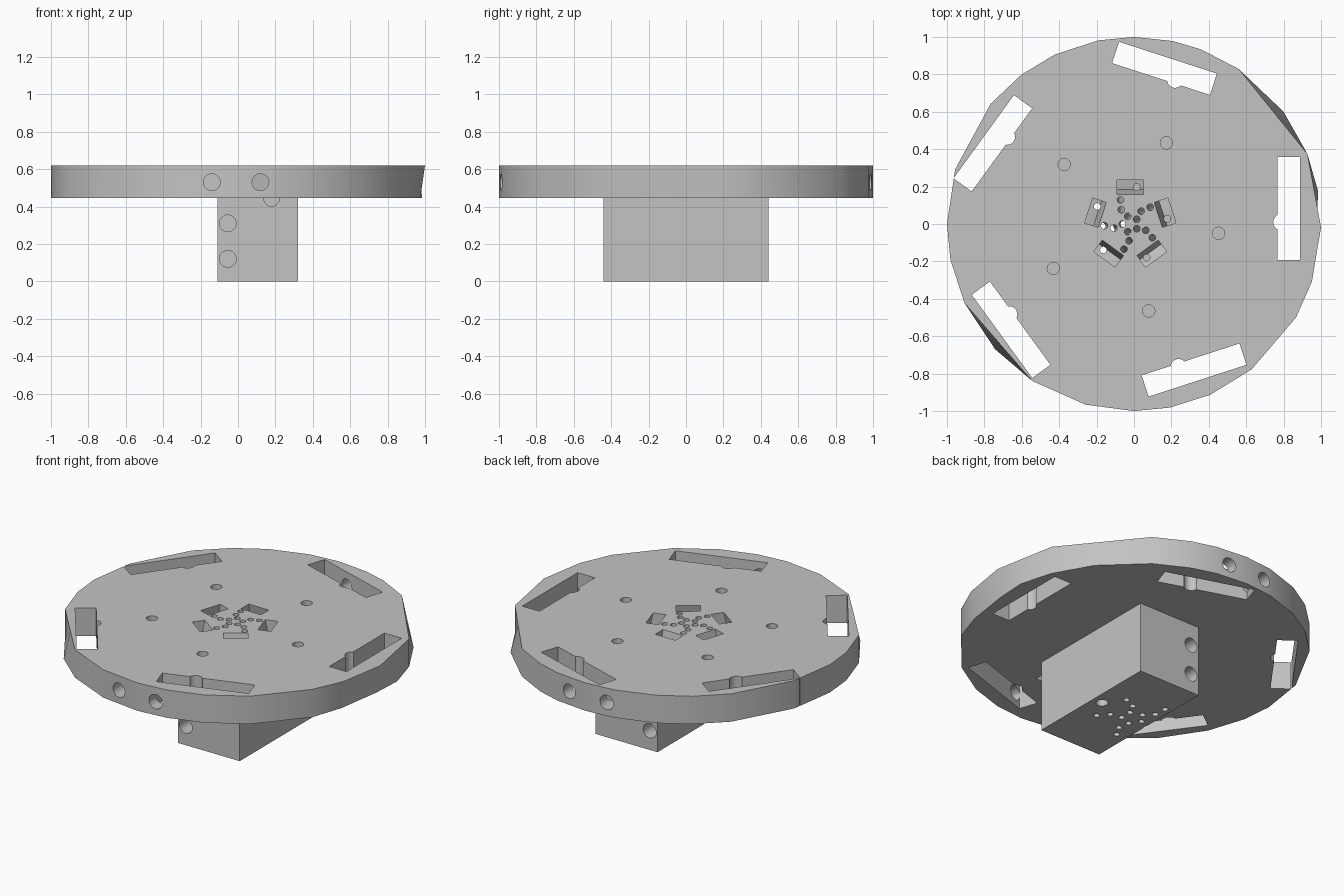
import bpy, bmesh
from math import radians, cos, sin
from mathutils import Matrix, Vector

if "Cube" in bpy.data.objects:
    bpy.data.objects.remove(bpy.data.objects["Cube"], do_unlink=True)

gray = bpy.data.materials.new("plain gray")
gray.use_nodes = True
gray.diffuse_color = (0.55, 0.55, 0.55, 1)
gray.node_tree.nodes["Principled BSDF"].inputs["Base Color"].default_value = gray.diffuse_color

BASE, TOP = 0.445, 0.62
HUB = Vector((-0.02, 0, 0))   # centre of the five-fold pattern


def make_object(name, bm):
    bmesh.ops.recalc_face_normals(bm, faces=bm.faces)
    mesh = bpy.data.meshes.new(name)
    bm.to_mesh(mesh)
    bm.free()
    mesh.materials.append(gray)
    obj = bpy.data.objects.new(name, mesh)
    bpy.context.collection.objects.link(obj)
    return obj


def add_box(bm, size, matrix):
    bmesh.ops.create_cube(bm, size=1, matrix=matrix @ Matrix.Diagonal((*size, 1)))


def add_rod(bm, start, end, radius, sides=20):
    start, end = Vector(start), Vector(end)
    axis = end - start
    turn = axis.to_track_quat("Z", "Y").to_matrix().to_4x4()
    bmesh.ops.create_cone(bm, cap_ends=True, segments=sides, radius1=radius, radius2=radius,
                          depth=axis.length, matrix=Matrix.Translation((start + end) / 2) @ turn)


def polar(radius, degrees, z):
    a = radians(degrees)
    return HUB + Vector((radius * cos(a), radius * sin(a), z))


# Round plate with an uneven faceted rim
angles = [-1, 10, 22, 37, 56, 69, 78, 90, 101, 115, 127, 140, 163, 180,
          191, 205, 222, 237, 255, 270, 281, 294, 309, 330, 342]
top_inset = {10: 0.98, 37: 0.957, 222: 0.962}
bottom_inset = {-1: 0.975, 342: 0.98}
bm = bmesh.new()
rings = []
for z, inset in ((BASE, bottom_inset), (TOP, top_inset)):
    rings.append([bm.verts.new((inset.get(a, 1) * cos(radians(a)), inset.get(a, 1) * sin(radians(a)), z))
                  for a in angles])
low, high = rings
bm.faces.new(low)
bm.faces.new(high)
for i in range(len(angles)):
    bm.faces.new((low[i - 1], low[i], high[i], high[i - 1]))
plate = make_object("round_plate", bm)

# Rectangular block under the plate
bm = bmesh.new()
add_box(bm, (0.43, 0.88, BASE), Matrix.Translation((0.105, 0, BASE / 2)))
block = make_object("lower_block", bm)

# Cutters for every slot and hole
cuts = bmesh.new()
for k in range(5):
    step = 72 * k
    spin = Matrix.Translation(HUB) @ Matrix.Rotation(radians(step), 4, "Z")
    # Rim slot and the round channel in its inner wall
    add_box(cuts, (0.12, 0.55, 0.3), spin @ Matrix.Translation((0.848, 0.083, 0.54)))
    add_rod(cuts, spin @ Vector((0.807, 0.01, 0.4)), spin @ Vector((0.807, 0.01, 0.7)), 0.043)
    # Blind hole in the plate face
    add_rod(cuts, polar(0.475, 66 + step, 0.5), polar(0.475, 66 + step, 0.7), 0.033)
    # Pocket around the middle with a narrow drain
    pocket = (Matrix.Translation(polar(0.2, 18 + step, 0.6)) @ Matrix.Rotation(radians(18 + step), 4, "Z")
              @ Matrix.Rotation(radians(-12), 4, "Y"))
    add_box(cuts, (0.075, 0.14, 0.2), pocket)
    add_rod(cuts, polar(0.2, 8 + step, 0.3), polar(0.2, 8 + step, 0.6), 0.018, 12)
    # Three rings of fine channels spreading downwards
    for radius, start in ((0.139, 40), (0.09, 50), (0.043, 36)):
        upper = polar(radius, start + step, TOP)
        lower = polar(radius * 1.5, start + step, 0) + Vector((0.03, 0, 0))
        reach = (upper - lower) * 0.05
        add_rod(cuts, lower - reach, upper + reach, 0.018, 12)

# Screw holes entering from the front and the back
for side in (-1, 1):
    for x, z, outer in ((-0.14, 0.53, 1.05), (0.12, 0.53, 1.05), (-0.055, 0.31, 0.5), (-0.055, 0.12, 0.5)):
        add_rod(cuts, (x, side * outer, z), (x, side * (outer - 0.25), z), 0.045)
add_rod(cuts, (0.18, -0.6, BASE), (0.18, -0.25, BASE), 0.043)
add_rod(cuts, (0.255, 0.02, -0.1), (0.255, 0.02, 0.2), 0.035)
cutter = make_object("hole_cutter", cuts)
cutter.hide_render = True

# Cut both parts, then discard the cutter
for part in (plate, block):
    mod = part.modifiers.new("holes", "BOOLEAN")
    mod.operation = "DIFFERENCE"
    mod.solver = "EXACT"
    mod.use_self = True
    mod.object = cutter
    bpy.ops.object.select_all(action="DESELECT")
    part.select_set(True)
    bpy.context.view_layer.objects.active = part
    bpy.ops.object.modifier_apply(modifier=mod.name)
    bpy.ops.object.shade_smooth_by_angle(angle=radians(25))
bpy.data.objects.remove(cutter, do_unlink=True)
